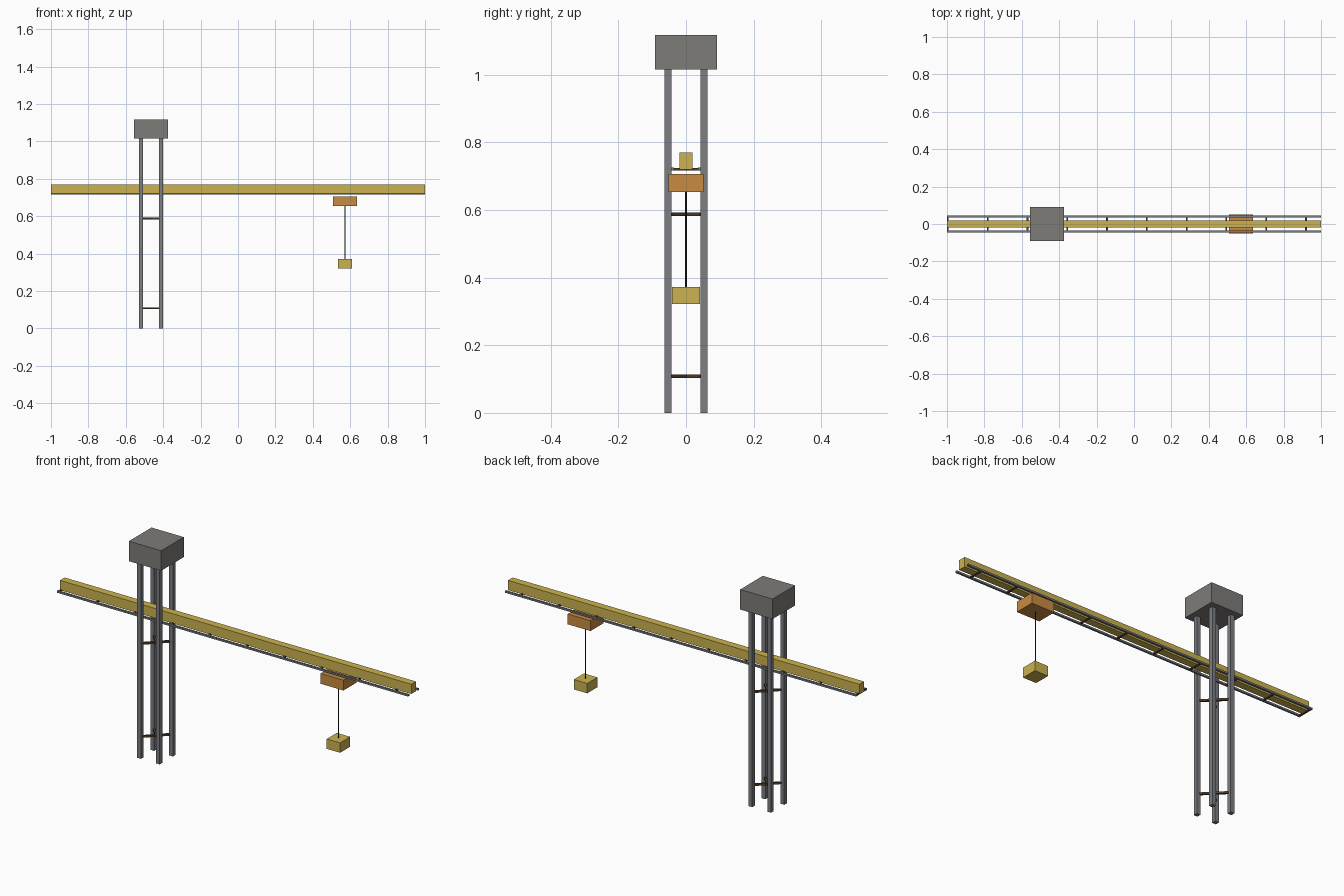
import bpy, math
from mathutils import Vector

if "Cube" in bpy.data.objects:
    bpy.data.objects.remove(bpy.data.objects["Cube"])


def material(name, rgb):
    m = bpy.data.materials.new(name)
    m.diffuse_color = (*rgb, 1)
    m.use_nodes = True
    m.node_tree.nodes["Principled BSDF"].inputs["Base Color"].default_value = m.diffuse_color
    return m


YELLOW = material("yellow_paint", (0.60, 0.45, 0.08))
ORANGE = material("orange_paint", (0.58, 0.26, 0.055))
STEEL = material("steel", (0.20, 0.21, 0.23))
STONE = material("ballast_grey", (0.21, 0.20, 0.19))
BROWN = material("dark_brown", (0.09, 0.05, 0.025))
BLACK = material("cable_black", (0.02, 0.02, 0.02))


def box(name, center, size, mat, angle=0):
    bpy.ops.mesh.primitive_cube_add(size=1, location=center, rotation=(0, 0, angle))
    o = bpy.context.object
    o.name = name
    o.scale = size
    bpy.ops.object.transform_apply(location=False, rotation=False, scale=True)
    o.data.materials.append(mat)
    return o


TX = -0.465   # tower axis
LX = 0.572    # trolley axis

# Tower: four legs with a heavy cap
for sx in (-1, 1):
    for sy in (-1, 1):
        box("tower_leg", (TX + sx * 0.0535, sy * 0.0535, 0.508), (0.021, 0.021, 1.016), STEEL)
box("tower_cap", (TX, 0, 1.0665), (0.184, 0.184, 0.103), STONE)

# Crossed diagonal braces between the legs
for z in (0.108, 0.587):
    for a in (math.pi / 4, -math.pi / 4):
        box("tower_brace", (TX, 0, z), (0.128, 0.01, 0.01), BROWN, a)

# Jib beam with two rails and ties underneath
box("jib_beam", (0, 0, 0.745), (2.0, 0.038, 0.05), YELLOW)
for sy in (-1, 1):
    box("jib_rail", (0, sy * 0.04, 0.721), (2.0, 0.01, 0.009), STEEL)
for i in range(10):
    box("jib_tie", (-0.995 + i * 0.2127, 0, 0.7205), (0.009, 0.08, 0.007), BROWN)

# Trolley, hoist cable and hanging load
box("trolley", (LX, 0, 0.68), (0.13, 0.104, 0.053), ORANGE)
bpy.ops.mesh.primitive_cylinder_add(vertices=8, radius=0.003, depth=0.30, location=(LX, 0, 0.51))
cable = bpy.context.object
cable.name = "hoist_cable"
cable.data.materials.append(BLACK)
box("hanging_load", (LX, 0, 0.347), (0.076, 0.082, 0.051), YELLOW)
